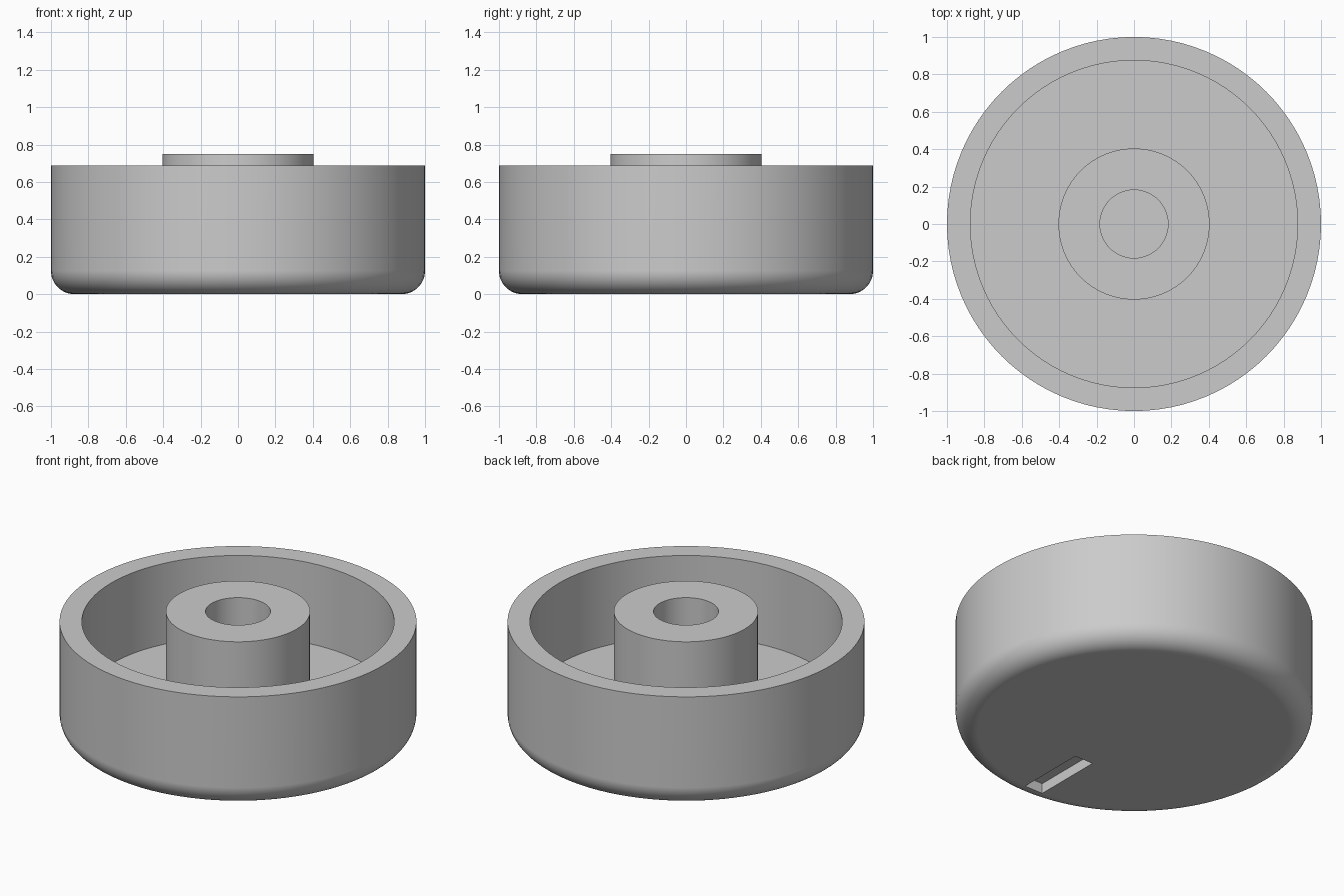
import bpy, bmesh, math

if "Cube" in bpy.data.objects:
    bpy.data.objects.remove(bpy.data.objects["Cube"])

SEGMENTS = 96


def lathe(name, profile):
    """Revolve an (r, z) profile around the z axis."""
    bm = bmesh.new()
    verts = [bm.verts.new((r, 0, z)) for r, z in profile]
    edges = [bm.edges.new(pair) for pair in zip(verts, verts[1:])]
    bmesh.ops.spin(bm, geom=verts + edges, cent=(0, 0, 0), axis=(0, 0, 1),
                   angle=math.tau, steps=SEGMENTS, use_duplicate=False)
    bmesh.ops.remove_doubles(bm, verts=bm.verts, dist=1e-4)
    bmesh.ops.recalc_face_normals(bm, faces=bm.faces)
    mesh = bpy.data.meshes.new(name)
    bm.to_mesh(mesh)
    bm.free()
    obj = bpy.data.objects.new(name, mesh)
    bpy.context.collection.objects.link(obj)
    return obj


grey = bpy.data.materials.new("grey plastic")
grey.diffuse_color = (0.6, 0.6, 0.6, 1)
grey.use_nodes = True
grey.node_tree.nodes["Principled BSDF"].inputs["Base Color"].default_value = grey.diffuse_color

# Knob: rounded lower edge, cup wall, recessed floor, raised post with shaft hole
R, FILLET, STEPS = 1.0, 0.125, 12
profile = [(0, 0)]
for i in range(STEPS + 1):
    a = math.pi / 2 * i / STEPS
    profile.append((R - FILLET + FILLET * math.sin(a), FILLET - FILLET * math.cos(a)))
profile += [(R, 0.6875), (0.875, 0.6875), (0.875, 0.1875),
            (0.404, 0.1875), (0.404, 0.75), (0.182, 0.75),
            (0.182, 0.1875), (0, 0.1875)]
knob = lathe("knob_body", profile)
knob.data.materials.append(grey)

# Pointer groove cut into the flat face
bpy.ops.mesh.primitive_cube_add(size=1, location=(0, -0.656, 0))
cutter = bpy.context.object
cutter.name = "pointer_groove_cutter"
cutter.scale = (0.125, 0.4375, 0.125)
cutter.data.materials.append(grey)
cutter.hide_render = True
cutter.hide_set(True)

groove = knob.modifiers.new("pointer_groove", 'BOOLEAN')
groove.operation = 'DIFFERENCE'
groove.solver = 'EXACT'
groove.object = cutter

bpy.ops.object.select_all(action='DESELECT')
bpy.context.view_layer.objects.active = knob
knob.select_set(True)
bpy.context.view_layer.update()
bpy.ops.object.modifier_apply(modifier=groove.name)
bpy.data.objects.remove(cutter)

# Smooth curved walls, crisp rims
bpy.ops.object.shade_smooth_by_angle(angle=math.radians(30))
weighted = knob.modifiers.new("weighted_normals", 'WEIGHTED_NORMAL')
weighted.keep_sharp = True
